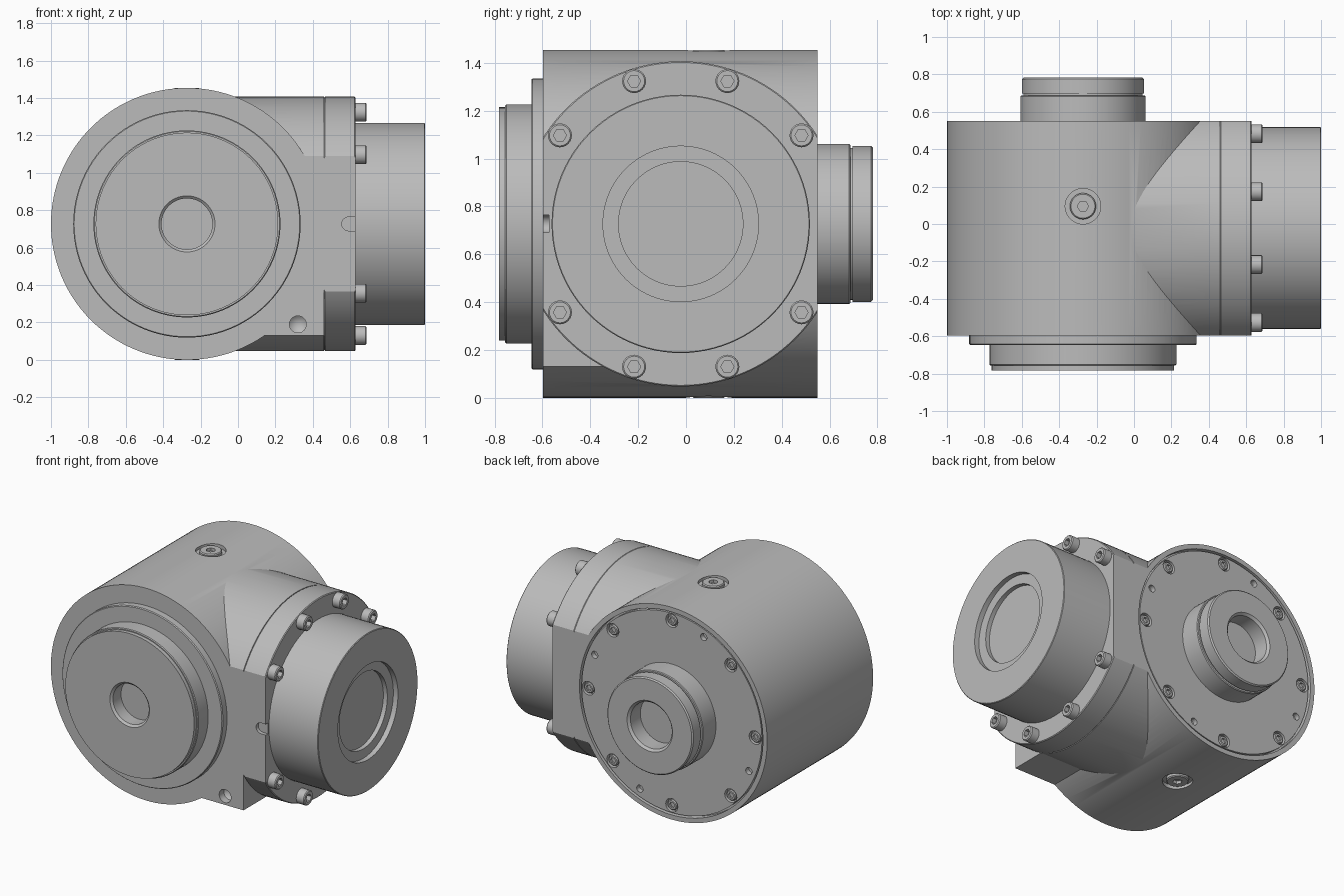
import bpy, bmesh
from math import pi, cos, sin, radians
from mathutils import Vector

cube = bpy.data.objects.get("Cube")
if cube:
    bpy.data.objects.remove(cube, do_unlink=True)

grey = bpy.data.materials.new("machined_grey")
grey.use_nodes = True
grey.diffuse_color = (0.5, 0.5, 0.5, 1)
grey.node_tree.nodes["Principled BSDF"].inputs["Base Color"].default_value = (0.5, 0.5, 0.5, 1)

CX, CZ, R = -0.273, 0.727, 0.727      # main barrel axis and radius
SY, SR = -0.022, 0.68                 # side housing axis and radius
FRONT, BACK = -0.597, 0.55
SEAM, FACE = 0.46, 0.628


def make_object(name, bm):
    bmesh.ops.recalc_face_normals(bm, faces=bm.faces)
    mesh = bpy.data.meshes.new(name)
    bm.to_mesh(mesh)
    bm.free()
    mesh.materials.append(grey)
    obj = bpy.data.objects.new(name, mesh)
    bpy.context.collection.objects.link(obj)
    return obj


def lathe(name, profile, origin, axis, segs=96, hex_radius=0):
    """Revolve (radius, height) points; radii up to hex_radius become hexagonal."""
    turn = Vector(axis).to_track_quat('Z', 'Y')
    bm = bmesh.new()
    rings = []
    for r, h in profile:
        ring = []
        for i in range(segs if r > 0 else 1):
            a = 2 * pi * i / segs
            k = cos(pi / 6) / cos(a % (pi / 3) - pi / 6) if r <= hex_radius else 1
            p = turn @ Vector((r * k * cos(a), r * k * sin(a), h))
            ring.append(bm.verts.new(p + Vector(origin)))
        rings.append(ring)
    for lo, hi in zip(rings, rings[1:]):
        for i in range(segs):
            j = (i + 1) % segs
            quad = [lo[i % len(lo)], lo[j % len(lo)], hi[j % len(hi)], hi[i % len(hi)]]
            bm.faces.new(list(dict.fromkeys(quad)))
    return make_object(name, bm)


def cylinder(name, r, h0, h1, origin, axis, segs=96):
    return lathe(name, [(0, h0), (r, h0), (r, h1), (0, h1)], origin, axis, segs)


def box(name, lo, hi):
    bm = bmesh.new()
    bmesh.ops.create_cube(bm, size=1)
    for v in bm.verts:
        v.co = [a if c < 0 else b for a, b, c in zip(lo, hi, v.co)]
    return make_object(name, bm)


def combine(target, tool, operation):
    mod = target.modifiers.new("combine", 'BOOLEAN')
    mod.operation, mod.object, mod.solver = operation, tool, 'EXACT'
    bpy.context.view_layer.objects.active = target
    bpy.ops.object.modifier_apply(modifier=mod.name)
    bpy.data.objects.remove(tool, do_unlink=True)


def cut(target, tool):
    combine(target, tool, 'DIFFERENCE')


def socket_screw(name, r, height, origin, axis):
    s = r * 0.55
    lathe(name, [(0, 0), (r, 0), (r, height - 0.006), (r - 0.006, height), (s, height),
                 (s, height * 0.5), (0, height * 0.5)], origin, axis, 24, s)


# Housing: barrel, side branch and square lower corner, trimmed flat
body = cylinder("housing", R, -1, 1, (CX, 0, CZ), (0, 1, 0), 128)
combine(body, cylinder("branch", SR, CX, 0.9, (0, SY, CZ), (1, 0, 0), 128), 'UNION')
combine(body, box("corner", (CX, -0.9, 0.13), (0.8, SY, CZ)), 'UNION')
combine(body, box("trim", (-2, FRONT, -1), (SEAM, BACK, 3)), 'INTERSECT')

# Rear cover seat and mounting hole
cut(body, cylinder("seat", 0.695, -0.04, 0.1, (CX, BACK, CZ), (0, 1, 0)))
cut(body, lathe("drill", [(0, -0.1), (0.045, -0.1), (0.045, 0.05), (0, 0.09)],
                (0.32, FRONT, 0.19), (0, 1, 0), 24))

# Oil plugs above and below
for side, label in ((1, "top"), (-1, "bottom")):
    spot, axis = (CX, 0.095, CZ), (0, 0, side)
    cut(body, cylinder("bore", 0.095, R - 0.025, R + 0.1, spot, axis, 48))
    lathe(label + "_plug", [(0, R - 0.03), (0.07, R - 0.03), (0.07, R - 0.006), (0.064, R),
                            (0.03, R), (0.03, R - 0.02), (0, R - 0.02)], spot, axis, 48, 0.03)

# Side flange with a front notch
flange = lathe("side_flange", [(0, SEAM), (SR - 0.006, SEAM), (SR, SEAM + 0.006),
                               (SR, FACE - 0.005), (SR - 0.005, FACE), (0, FACE)],
               (0, SY, CZ), (1, 0, 0), 128)
combine(flange, box("trim", (0, FRONT, -1), (2, BACK, 3)), 'INTERSECT')
cut(flange, cylinder("notch_round", 0.037, -0.1, 0.024, (0.592, FRONT, CZ), (0, 1, 0), 32))
cut(flange, box("notch_slot", (0.592, FRONT - 0.1, CZ - 0.037), (0.7, FRONT + 0.024, CZ + 0.037)))

# Side hub with stepped recess
lathe("side_hub", [(0, FACE - 0.02), (0.54, FACE - 0.02), (0.54, 0.996), (0.536, 1), (0.325, 1),
                   (0.325, 0.965), (0.26, 0.965), (0.26, 0.935), (0, 0.935)],
      (0, SY, CZ), (1, 0, 0))

# Flange screws
for dy, dz in ((0.195, 0.597), (0.505, 0.37)):
    for sy in (-1, 1):
        for sz in (-1, 1):
            socket_screw("flange_screw", 0.05, 0.06, (FACE, SY + sy * dy, CZ + sz * dz), (1, 0, 0))

# Front output disc with centre bore
lathe("front_disc", [(0, -0.02), (0.608, -0.02), (0.608, 0.044), (0.603, 0.05), (0.5, 0.05),
                     (0.5, 0.154), (0.495, 0.159), (0.488, 0.159), (0.488, 0.185), (0.15, 0.185),
                     (0.136, 0.172), (0.136, 0.085), (0, 0.085)],
      (CX, FRONT, CZ), (0, -1, 0))

# Rear cover with recessed screws and small holes
cover = cylinder("rear_cover", 0.683, -0.06, -0.006, (CX, BACK, CZ), (0, 1, 0))
for i in range(8):
    a = i * pi / 4
    spot = (CX + 0.632 * cos(a), BACK - 0.006, CZ + 0.632 * sin(a))
    cut(cover, cylinder("counterbore", 0.046, -0.03, 0.05, spot, (0, 1, 0), 24))
    socket_screw("cover_screw", 0.036, 0.028, (spot[0], BACK - 0.036, spot[2]), (0, 1, 0))
for i in range(4):
    a = pi / 8 + i * pi / 2
    spot = (CX + 0.632 * cos(a), BACK, CZ + 0.632 * sin(a))
    cut(cover, cylinder("small_hole", 0.024, -0.04, 0.05, spot, (0, 1, 0), 24))

# Rear shaft with groove and bore
lathe("rear_shaft", [(0, -0.03), (0.335, -0.03), (0.335, 0.132), (0.33, 0.137), (0.318, 0.137),
                     (0.318, 0.147), (0.326, 0.147), (0.326, 0.224), (0.318, 0.232),
                     (0.172, 0.232), (0.157, 0.217), (0.157, 0.11), (0, 0.11)],
      (CX, BACK, CZ), (0, 1, 0))

# Smooth curved walls while keeping machined edges crisp
bpy.ops.object.select_all(action='DESELECT')
for obj in bpy.context.collection.objects:
    if obj.type == 'MESH' and obj.data.materials and obj.data.materials[0] == grey:
        obj.select_set(True)
        bpy.context.view_layer.objects.active = obj
bpy.ops.object.shade_smooth_by_angle(angle=radians(25))
